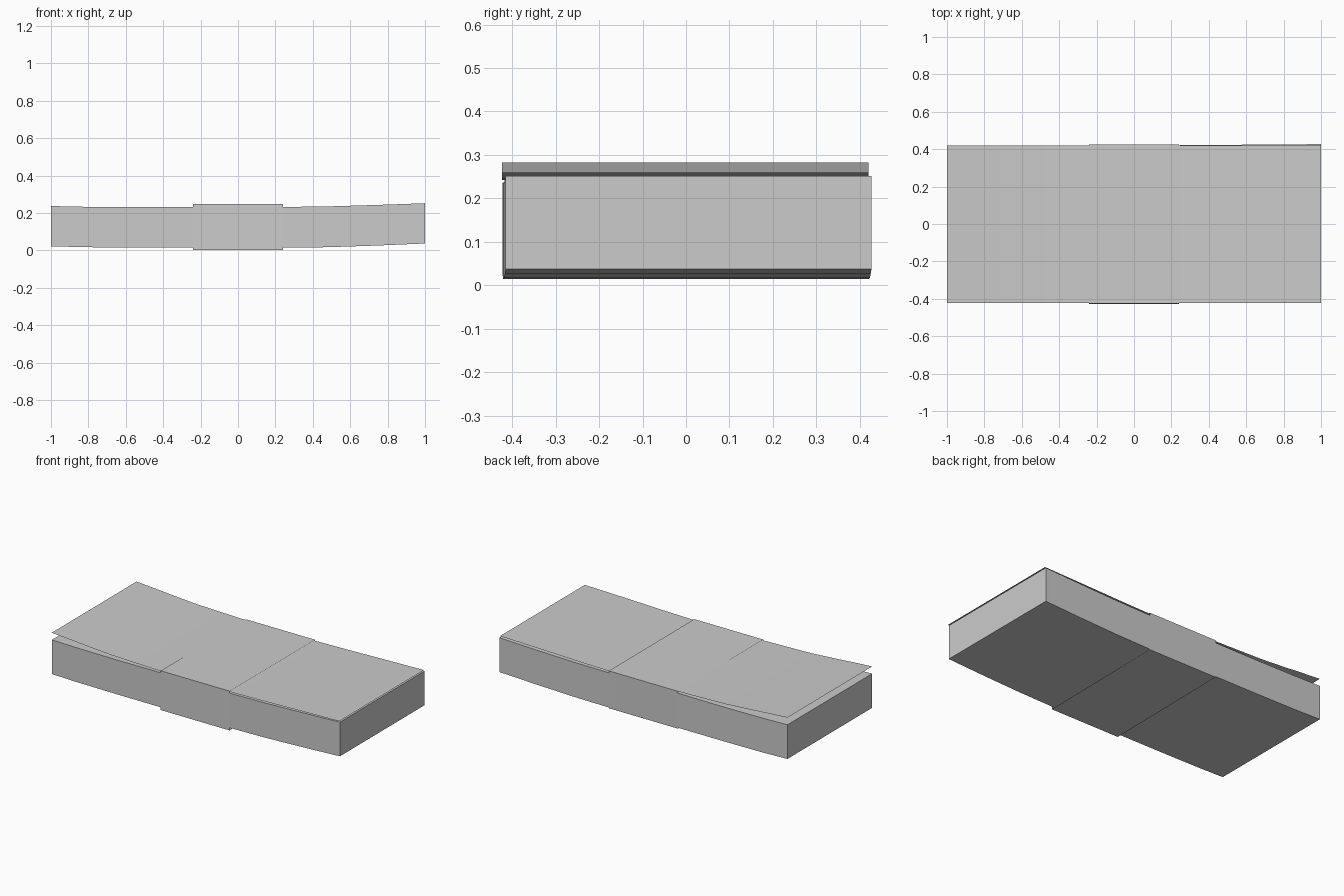
import bpy, bmesh

if "Cube" in bpy.data.objects:
    bpy.data.objects.remove(bpy.data.objects["Cube"])

def make_object(name, bm):
    bmesh.ops.recalc_face_normals(bm, faces=bm.faces)
    mesh = bpy.data.meshes.new(name)
    bm.to_mesh(mesh)
    bm.free()
    obj = bpy.data.objects.new(name, mesh)
    bpy.context.collection.objects.link(obj)
    bpy.context.view_layer.objects.active = obj
    obj.select_set(True)
    bpy.ops.object.shade_smooth_by_angle()
    obj.select_set(False)
    return obj

def loft(name, rings, closed=True, caps=False):
    """Bridge successive rings of points with quads."""
    bm = bmesh.new()
    loops = [[bm.verts.new(p) for p in ring] for ring in rings]
    n = len(loops[0])
    for a, b in zip(loops, loops[1:]):
        for i in range(n if closed else n - 1):
            j = (i + 1) % n
            bm.faces.new((a[i], a[j], b[j], b[i]))
    if caps:
        bm.faces.new(loops[0])
        bm.faces.new(loops[-1])
    return make_object(name, bm)

def rect(x, y0, y1, z0, z1):
    return [(x, y0, z0), (x, y1, z0), (x, y1, z1), (x, y0, z1)]

# Paper stack: gently bowed block, drifting slightly back at the right end
stack = [(-1, .022, .237, -.001), (-.82, .017, .233, 0), (-.55, .015, .231, 0),
         (-.24, .015, .232, 0), (.24, .014, .232, 0), (.48, .017, .235, .002),
         (.75, .026, .243, .004), (1, .037, .252, .006)]
loft("paper_stack", [rect(x, -.421 + s, .421 + s, z0, z1) for x, z0, z1, s in stack],
     caps=True)

# Loose top sheet curling up at the left end
sheet = [(-1, .282), (-.87, .273), (-.73, .262), (-.58, .252), (-.4, .247),
         (-.24, .243), (0, .242), (.24, .242), (.45, .246), (.7, .253), (1, .260)]
loft("top_sheet", [[(x, -.423, z), (x, .420, z)] for x, z in sheet], closed=False)

# Paper band: open sleeve around the middle, bottom slightly tilted
def band_ring(x):
    return [(x, -.427, .001), (x, .422, .010), (x, .424, .246), (x, -.425, .247)]

loft("paper_band", [band_ring(x) for x in (-.24, 0, .24)])
